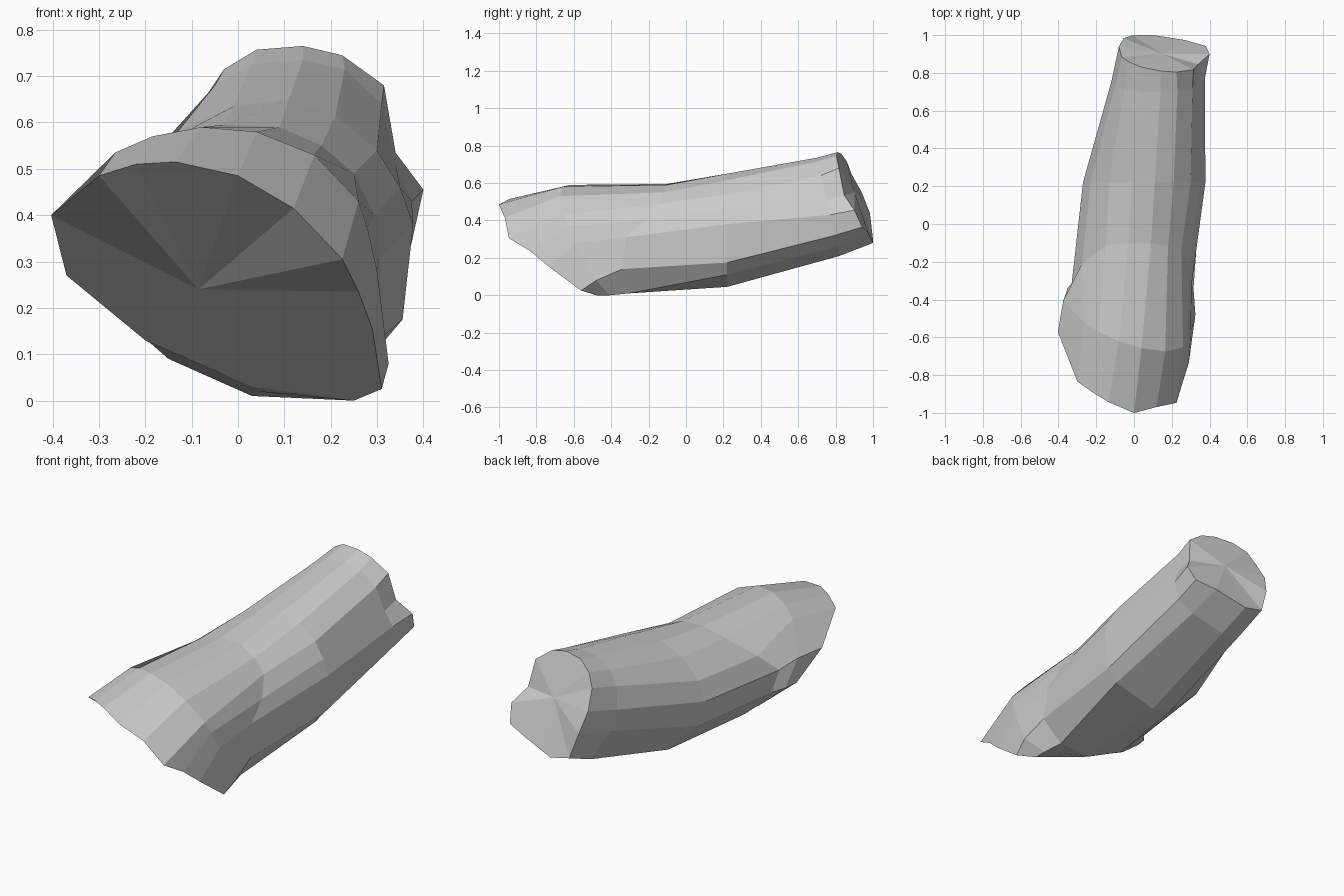
import bpy, bmesh

# Each ring: slanted cutting plane y = a*x + b*z + c, and its x,z outline
# (14 points, running left, top, right, bottom as seen from the front);
# an optional third value nudges that point along y.
front_rim = ((-.756, -1.465, -.29), [
    (-.403, .40), (-.30, .485, -.06), (-.22, .51, -.02), (-.135, .515), (0, .485),
    (.12, .415, .02), (.225, .305, -.04), (.26, .235), (.29, .155), (.31, .025),
    (.25, 0), (.03, .03), (-.2, .13), (-.37, .27)])
flare = ((-.36, -.561, -.318), [
    (-.375, .40), (-.265, .535), (-.185, .57), (-.08, .59), (.04, .58),
    (.165, .53), (.26, .43), (.28, .37), (.30, .28), (.325, .08),
    (.25, 0), (.04, .02), (-.19, .125), (-.35, .26)])
waist = ((0, .35, -.31), [
    (-.33, .36, -.13), (-.275, .46, -.06), (-.15, .56), (-.03, .595), (.09, .59),
    (.18, .55), (.25, .49), (.295, .40, -.05), (.305, .31, -.12), (.315, .14, -.08),
    (.23, .01), (.03, .01), (-.15, .09), (-.30, .24, -.07)])
middle = ((0, 0, .22), [
    (-.27, .38), (-.23, .48), (-.13, .58), (-.01, .635), (.11, .65),
    (.21, .615), (.30, .54), (.35, .46), (.378, .38), (.355, .175),
    (.30, .11), (.06, .045), (-.05, .065), (-.23, .24)])
rear = ((0, -.23, .868), [
    (-.12, .50), (-.10, .61), (-.05, .68), (.03, .725), (.14, .735),
    (.23, .715), (.31, .64), (.34, .51), (.375, .43), (.37, .32),
    (.29, .26), (.10, .21), (-.01, .23), (-.10, .39)])
back_rim = ((-.168, -.432, 1.164), [
    (-.08, .55), (-.065, .65, -.01), (-.03, .715), (.04, .757), (.14, .765),
    (.225, .745), (.315, .68), (.34, .535, -.03), (.40, .455), (.38, .365),
    (.27, .335), (.10, .28, -.026), (-.01, .305, -.035), (-.055, .44)])


def on_plane(bm, plane, x, z, dy=0):
    a, b, c = plane
    return bm.verts.new((x, a * x + b * z + c + dy, z))


def fan(bm, plane, ring, x, z):
    hub = on_plane(bm, plane, x, z)
    for i, v in enumerate(ring):
        bm.faces.new((hub, v, ring[(i + 1) % len(ring)]))


bm = bmesh.new()
sections = [front_rim, flare, waist, middle, rear, back_rim]
rings = [[on_plane(bm, plane, *p) for p in pts] for plane, pts in sections]

# Bark: skin between neighbouring rings
for r0, r1 in zip(rings, rings[1:]):
    n = len(r0)
    for i in range(n):
        j = (i + 1) % n
        bm.faces.new((r0[i], r0[j], r1[j], r1[i]))

# Sawn ends: triangle fans
fan(bm, front_rim[0], rings[0], -.085, .24)
fan(bm, back_rim[0], rings[-1], .15, .55)

bmesh.ops.recalc_face_normals(bm, faces=bm.faces)
mesh = bpy.data.meshes.new("log")
bm.to_mesh(mesh)
bm.free()
bpy.context.collection.objects.link(bpy.data.objects.new("log", mesh))
